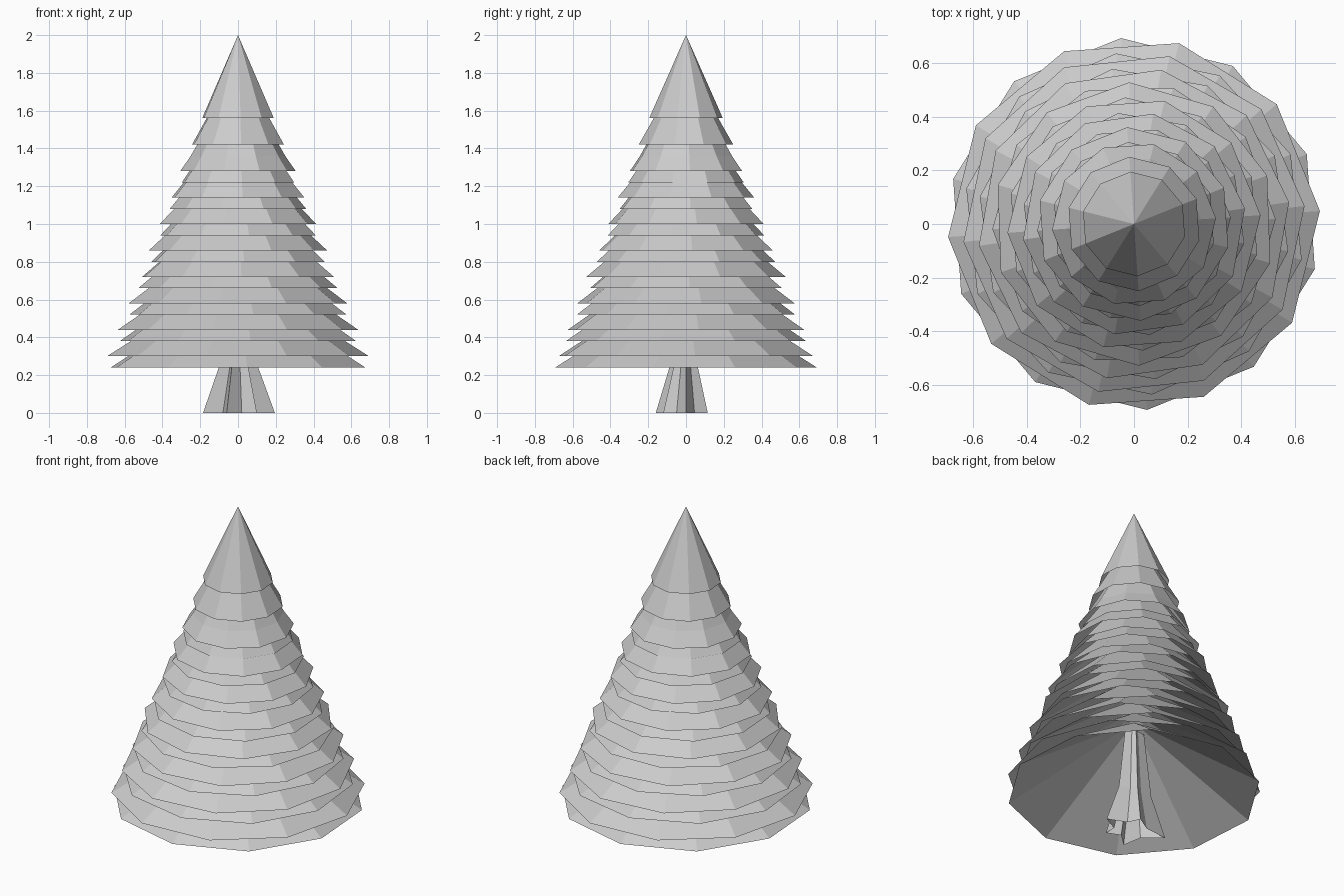
import bpy, bmesh, math

if "Cube" in bpy.data.objects:
    bpy.data.objects.remove(bpy.data.objects["Cube"])


def make_object(name, bm):
    bmesh.ops.recalc_face_normals(bm, faces=bm.faces[:])
    mesh = bpy.data.meshes.new(name)
    bm.to_mesh(mesh)
    bm.free()
    obj = bpy.data.objects.new(name, mesh)
    bpy.context.collection.objects.link(obj)
    return obj


def branch_cone(name, radius, z, turn, height=0.44, sides=10):
    """Open-bottomed, flat-faced cone of branches."""
    bm = bmesh.new()
    tip = bm.verts.new((0, 0, z + height))
    ring = []
    for k in range(sides):
        a = math.radians(turn) + math.tau * k / sides
        ring.append(bm.verts.new((radius * math.cos(a), radius * math.sin(a), z)))
    for k in range(sides):
        bm.faces.new((ring[k], ring[(k + 1) % sides], tip))
    return make_object(name, bm)


# Two interleaved stacks of branches, the lower one turned by half a side
turns = [4, 6, 8, 20, 4, 8, 22, 4, 22, 22]
for i, turn in enumerate(turns):
    radius = 0.695 - 0.0555 * i
    branch_cone(f"branch_layer_{i + 1}", radius, 0.30 + 0.14 * i, turn)
    if i < 9:
        branch_cone(f"under_branch_layer_{i + 1}", radius, 0.24 + 0.14 * i, turn + 18)

# Trunk: hollow star-shaped root flare tapering upwards
roots = [(0.195, 0.0), (0.085, 0.045), (0.05, 0.115), (-0.04, 0.06), (-0.185, 0.045),
         (-0.08, -0.04), (-0.06, -0.16), (0.02, -0.085), (0.10, -0.12), (0.10, -0.05)]
bm = bmesh.new()
rings = [[bm.verts.new((x * s, y * s, z)) for x, y in roots]
         for z, s in ((0, 1.0), (0.24, 0.55), (0.62, 0.32))]
n = len(roots)
for low, high in zip(rings, rings[1:]):
    for k in range(n):
        bm.faces.new((low[k], low[(k + 1) % n], high[(k + 1) % n], high[k]))
make_object("trunk", bm)
